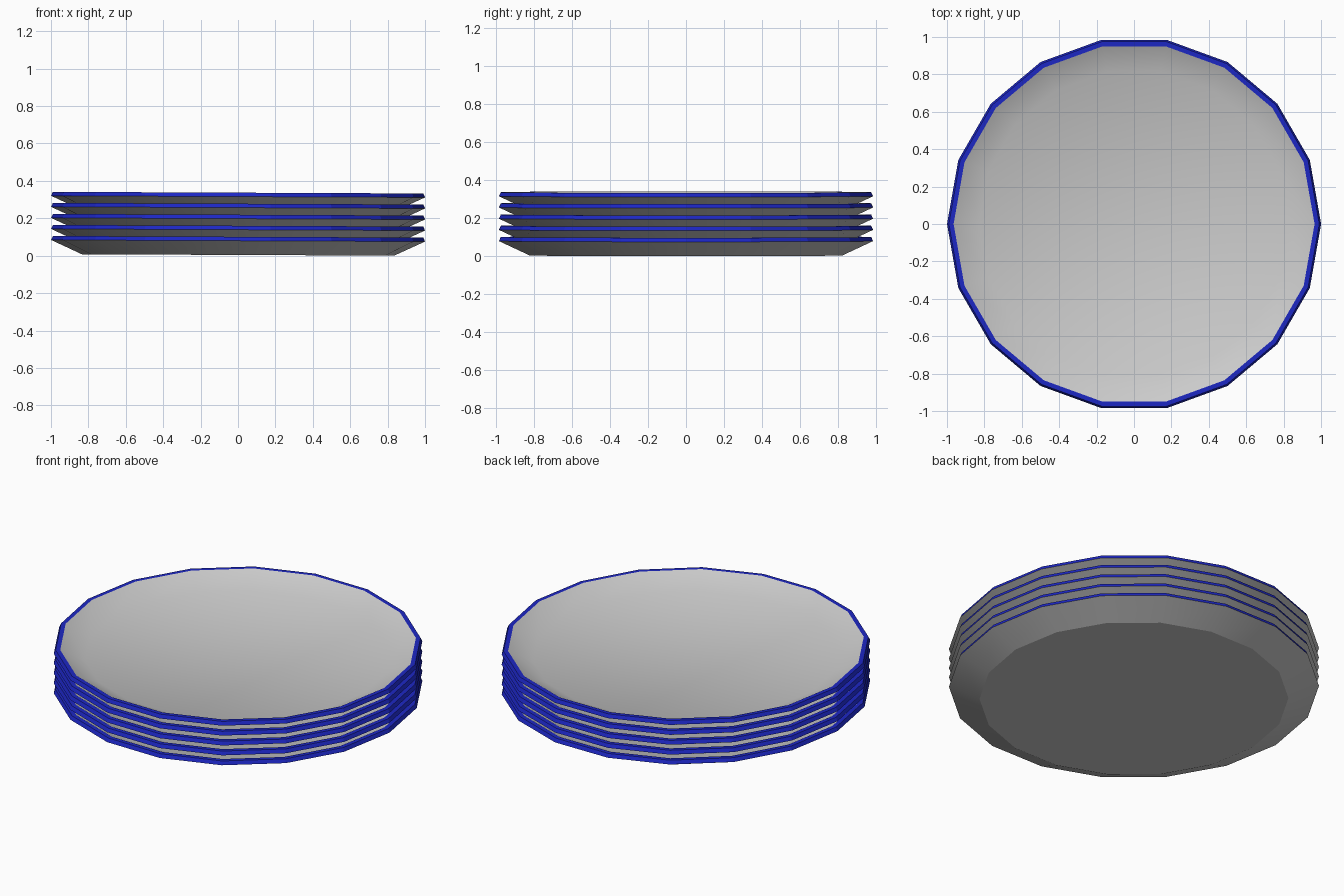
import bpy, bmesh, math

if "Cube" in bpy.data.objects:
    bpy.data.objects.remove(bpy.data.objects["Cube"])

SIDES = 18
# Half section of a plate: (radius, z), from the foot out over the rim to the floor
PROFILE = [(0.835, 0.004), (1.0, 0.08), (0.99, 0.101), (0.965, 0.101), (0.83, 0.034)]
RIM_BANDS = (1, 2)

blue = bpy.data.materials.new("rim_blue")
blue.diffuse_color = (0.012, 0.02, 0.55, 1)
blue.use_nodes = True
blue.node_tree.nodes["Principled BSDF"].inputs["Base Color"].default_value = blue.diffuse_color
grey = bpy.data.materials.new("plate_grey")
grey.diffuse_color = (0.8, 0.8, 0.8, 1)
grey.use_nodes = True
grey.node_tree.nodes["Principled BSDF"].inputs["Base Color"].default_value = grey.diffuse_color


def plate(name, z):
    bm = bmesh.new()
    rings = []
    for r, h in PROFILE:
        rings.append([bm.verts.new((r * math.cos(i * math.tau / SIDES),
                                    r * math.sin(i * math.tau / SIDES), h))
                      for i in range(SIDES)])
    # Underside, outer wall, rim and inner wall
    bm.faces.new(rings[0][::-1])
    for k in range(len(rings) - 1):
        a, b = rings[k], rings[k + 1]
        for i in range(SIDES):
            j = (i + 1) % SIDES
            f = bm.faces.new((a[i], a[j], b[j], b[i]))
            f.material_index = 1 if k in RIM_BANDS else 0
            f.smooth = k not in RIM_BANDS
    # Floor blends smoothly into the inner wall
    bm.faces.new(rings[-1]).smooth = True
    # Crisp foot and rim edges
    for ring in rings[:4]:
        for i in range(SIDES):
            bm.edges.get((ring[i], ring[(i + 1) % SIDES])).smooth = False
    mesh = bpy.data.meshes.new(name)
    bm.to_mesh(mesh)
    bm.free()
    mesh.materials.append(grey)
    mesh.materials.append(blue)
    ob = bpy.data.objects.new(name, mesh)
    ob.location.z = z
    ob.rotation_euler.y = math.radians(0.25)   # stack leans very slightly
    bpy.context.collection.objects.link(ob)


# Nested stack of five plates
for n in range(5):
    plate(f"plate_{n + 1}", n * 0.059)
